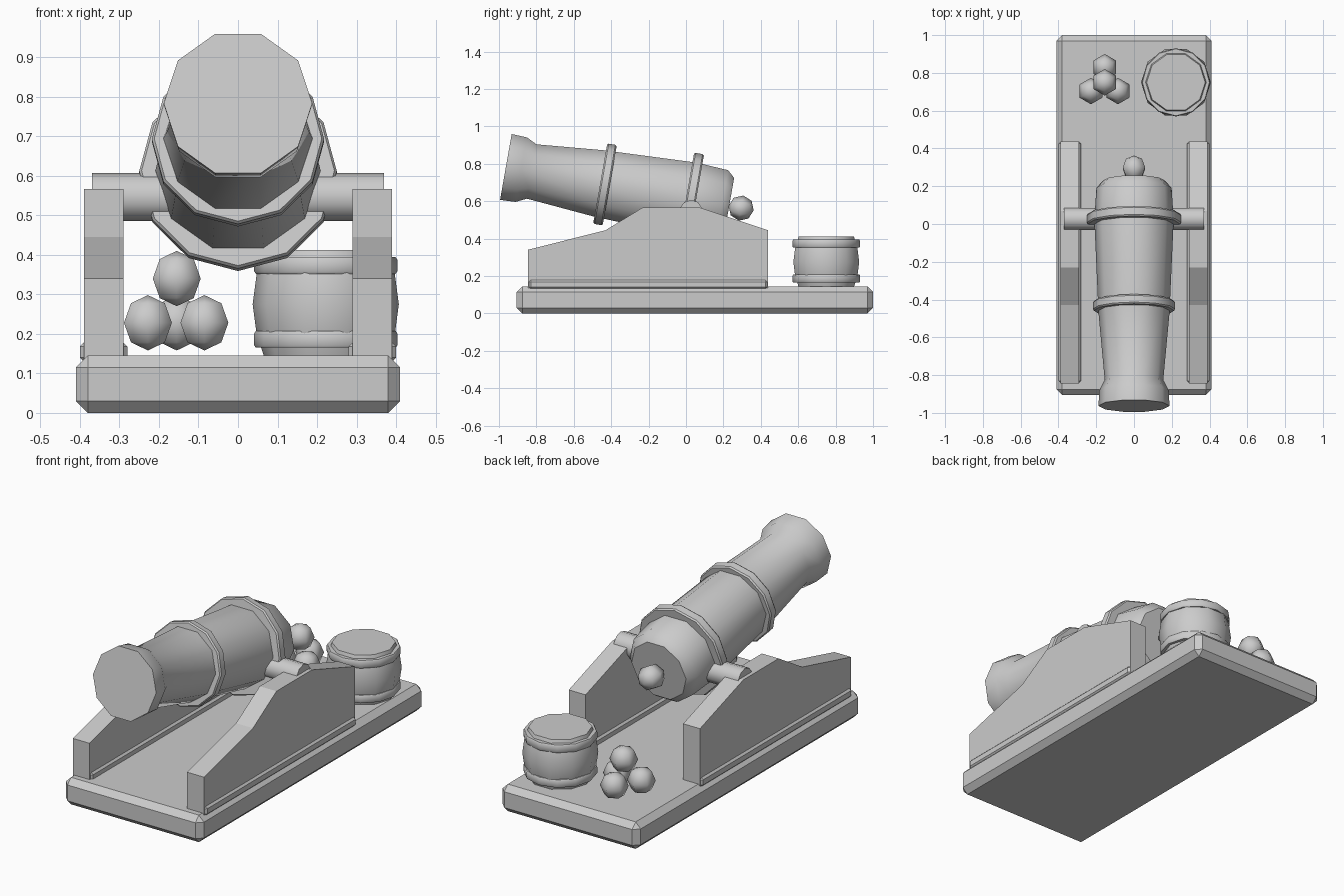
import bpy, bmesh, math
from math import radians, sin, cos, pi

if "Cube" in bpy.data.objects:
    bpy.data.objects.remove(bpy.data.objects["Cube"])


def add_object(name, bm, loc=(0, 0, 0), rot=(0, 0, 0), smooth=None):
    bmesh.ops.recalc_face_normals(bm, faces=bm.faces)
    mesh = bpy.data.meshes.new(name)
    bm.to_mesh(mesh)
    bm.free()
    ob = bpy.data.objects.new(name, mesh)
    bpy.context.collection.objects.link(ob)
    ob.location, ob.rotation_euler = loc, rot
    if smooth:
        bpy.ops.object.select_all(action='DESELECT')
        ob.select_set(True)
        bpy.context.view_layer.objects.active = ob
        bpy.ops.object.shade_smooth_by_angle(angle=radians(smooth))
    return ob


def lathe(name, profile, segs, loc, rot=(0, 0, 0), start=0.0, smooth=None):
    """Turn (radius, height) points around local z; zero radius makes a pole."""
    bm = bmesh.new()
    rings = []
    for r, h in profile:
        n = 1 if r == 0 else segs
        rings.append([bm.verts.new((r * cos(start + 2 * pi * i / segs),
                                    r * sin(start + 2 * pi * i / segs), h)) for i in range(n)])
    for a, b in zip(rings, rings[1:]):
        for i in range(segs):
            j = (i + 1) % segs
            quad = [a[i % len(a)], a[j % len(a)], b[j % len(b)], b[i % len(b)]]
            bm.faces.new(list(dict.fromkeys(quad)))
    for end in (rings[0], rings[-1]):
        if len(end) > 1:
            bm.faces.new(end)
    return add_object(name, bm, loc, rot, smooth)


def box(name, x, y, z, bevel):
    bm = bmesh.new()
    bmesh.ops.create_cube(bm, size=1)
    for v in bm.verts:
        v.co = [lo + (c + 0.5) * (hi - lo) for c, (lo, hi) in zip(v.co, (x, y, z))]
    bmesh.ops.bevel(bm, geom=bm.edges[:], offset=bevel, segments=1, affect='EDGES')
    return add_object(name, bm)


def ball(name, loc, rot=(0, 0, 0), r=0.07):
    prof = [(0, -r), (r * 0.707, -r * 0.707), (r, 0), (r * 0.707, r * 0.707), (0, r)]
    return lathe(name, prof, 6, loc, rot, pi / 2, smooth=80)


# Base plank
box("base", (-0.41, 0.41), (-0.905, 1.0), (0, 0.145), 0.03)

# Carriage cheeks with foot mouldings
cheek = [(-0.845, 0.13), (-0.845, 0.34), (-0.43, 0.445), (-0.23, 0.567),
         (0.07, 0.567), (0.438, 0.445), (0.438, 0.13)]
for side, s in (("left", -1), ("right", 1)):
    bm = bmesh.new()
    face = bm.faces.new([bm.verts.new((s * 0.29, y, z)) for y, z in cheek])
    ext = bmesh.ops.extrude_face_region(bm, geom=[face])
    moved = [g for g in ext["geom"] if isinstance(g, bmesh.types.BMVert)]
    bmesh.ops.translate(bm, verts=moved, vec=(s * 0.1, 0, 0))
    add_object(side + "_cheek", bm)
    box(side + "_cheek_moulding", sorted((s * 0.28, s * 0.40)), (-0.84, 0.435), (0.13, 0.178), 0.01)

# Gun barrel, local z runs from muzzle to breech
muzzle = (0, -0.963, 0.783)
tilt = (radians(-100), 0, 0)
lathe("gun_barrel", [(0.188, 0), (0.184, 0.084), (0.155, 0.14), (0.188, 0.5),
                     (0.21, 1.0), (0.199, 1.173), (0.162, 1.212)], 10, muzzle, tilt, smooth=45)
lathe("front_ring", [(0.14, 0.512), (0.212, 0.512), (0.218, 0.52), (0.218, 0.556),
                     (0.212, 0.564), (0.14, 0.564)], 12, muzzle, tilt, smooth=35)
lathe("rear_ring", [(0.15, 0.978), (0.244, 0.978), (0.25, 0.986), (0.25, 1.024),
                    (0.244, 1.032), (0.15, 1.032)], 12, muzzle, tilt, smooth=35)
ball("breech_knob", (0, 0.295, 0.563), tilt, 0.068)

# Trunnion bar
lathe("trunnion", [(0.061, -0.37), (0.061, 0.37)], 10, (0, 0.027, 0.546), (0, pi / 2, 0), smooth=40)

# Powder cask with hoops
cask = (0.222, 0.75, 0)
lathe("cask", [(0.155, 0.14), (0.175, 0.2), (0.185, 0.275), (0.175, 0.35), (0.155, 0.412)],
      10, cask, smooth=45)
for name, z in (("lower_hoop", 0.165), ("upper_hoop", 0.352)):
    lathe(name, [(0.14, z), (0.177, z), (0.181, z + 0.006), (0.181, z + 0.036),
                 (0.177, z + 0.042), (0.14, z + 0.042)], 12, cask, smooth=35)

# Stack of shot
for i, loc in enumerate([(-0.228, 0.704, 0.228), (-0.085, 0.704, 0.228),
                         (-0.155, 0.83, 0.228), (-0.155, 0.75, 0.34)]):
    ball(f"shot_{i + 1}", loc)
